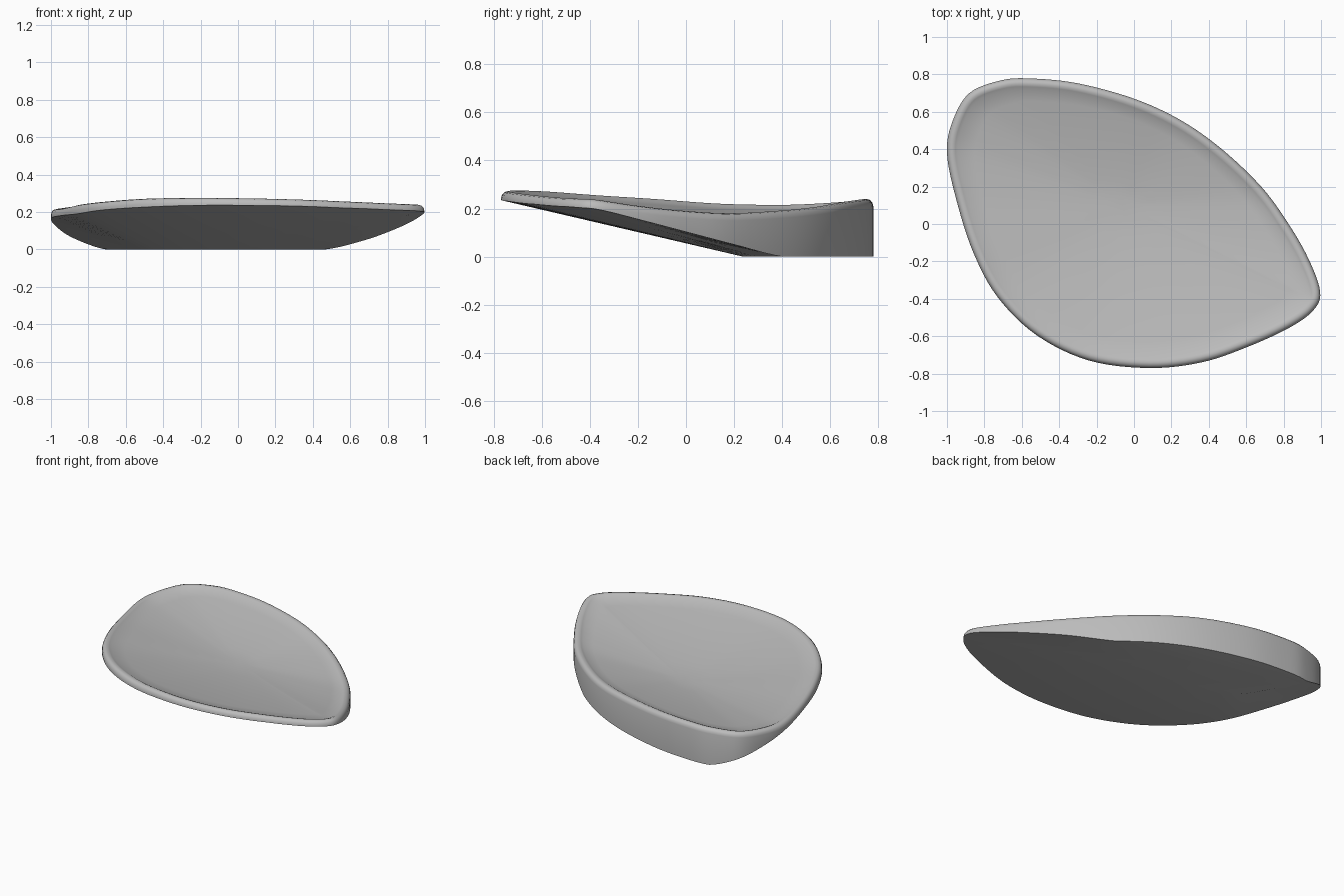
import bpy
import bmesh
from mathutils import Vector

cube = bpy.data.objects.get("Cube")
if cube:
    bpy.data.objects.remove(cube, do_unlink=True)

STEPS = 6

# Outline clockwise from the right end of the flat base: x, y, rim height, lower lip height
FRONT_OUTLINE = [
    (.47, .40, .19, 0), (.68, .20, .18, .05), (.82, .01, .19, .10),
    (.93, -.18, .21, .15), (.995, -.36, .235, .195), (.96, -.46, .24, .205),
    (.83, -.555, .245, .215), (.6, -.66, .255, .22), (.36, -.74, .265, .23),
    (.08, -.77, .272, .235), (-.24, -.73, .275, .235), (-.52, -.595, .27, .225),
    (-.73, -.39, .255, .21), (-.86, -.15, .24, .19), (-.95, .13, .22, .18),
    (-1, .38, .215, .165), (-.97, .55, .22, .12), (-.88, .7, .23, .06),
    (-.71, .768, .238, 0)]
BACK_OUTLINE = [
    (-.55, .778, .24, 0), (-.3, .752, .237, 0), (0, .67, .225, 0),
    (.25, .555, .205, 0)]
# Front edge of the flat base
BASE_ARC = [(.47, .40, 0), (.2, .285, 0), (-.12, .24, 0), (-.5, .38, 0), (-.71, .768, 0)]
# Rolled rim section: distance inward, height relative to the rim
RIM = [(0, -.03), (.004, -.015), (.014, -.004), (.03, 0), (.045, -.005), (.06, -.014)]
DISH_CENTRE = Vector((-.05, .1, .14))


def spline(points, steps, closed):
    """Sample a smooth curve through the points."""
    pts = [Vector(p) for p in points]
    n = len(pts)
    pick = (lambda i: pts[i % n]) if closed else (lambda i: pts[max(0, min(n - 1, i))])
    out = []
    for i in range(n if closed else n - 1):
        a, b, c, d = (pick(i + j) for j in (-1, 0, 1, 2))
        for s in range(steps):
            t = s / steps
            out.append(b + (c - a) * t / 2 + (a * 2 - b * 5 + c * 4 - d) * t * t / 2
                       + (b * 3 - a - c * 3 + d) * t ** 3 / 2)
    if not closed:
        out.append(pts[-1])
    return out


def bridge(bm, lower, upper):
    n = len(lower)
    for i in range(n):
        j = (i + 1) % n
        bm.faces.new((lower[i], lower[j], upper[j], upper[i]))


outline = spline(FRONT_OUTLINE + BACK_OUTLINE, STEPS, True)
lip_end = (len(FRONT_OUTLINE) - 1) * STEPS
bm = bmesh.new()

# Lower lip
lip = []
for i, p in enumerate(outline):
    low = 0 if i >= lip_end or i == 0 else max(0, min(p.w, p.z - .034))
    lip.append(bm.verts.new((p.x, p.y, low)))
rings = [lip]

# Side wall and rolled rim
for inset, drop in RIM:
    ring = []
    for i, p in enumerate(outline):
        tangent = outline[(i + 1) % len(outline)] - outline[i - 1]
        inward = Vector((tangent.y, -tangent.x)).normalized() * inset
        ring.append(bm.verts.new((p.x + inward.x, p.y + inward.y, p.z + drop)))
    rings.append(ring)

# Dished top
edge = [v.co.copy() for v in rings[-1]]
for t in (.9, .78, .64, .5, .36, .22, .1):
    ring = []
    for co in edge:
        q = DISH_CENTRE.lerp(co, t)
        q.z = DISH_CENTRE.z + (co.z - DISH_CENTRE.z) * t ** 1.5
        ring.append(bm.verts.new(q))
    rings.append(ring)
for lower, upper in zip(rings, rings[1:]):
    bridge(bm, lower, upper)
bm.faces.new(rings[-1])

# Sloped underside, from the base arc out to the lip
dense = spline(BASE_ARC, lip_end // (len(BASE_ARC) - 1), False)
arc = [lip[0]]
for i in range(1, lip_end):
    f = i / lip_end * (len(dense) - 1)
    k = int(f)
    arc.append(bm.verts.new(dense[k].lerp(dense[min(k + 1, len(dense) - 1)], f - k)))
arc.append(lip[lip_end])
for i in range(lip_end):
    corners = dict.fromkeys((arc[i], arc[i + 1], lip[i + 1], lip[i]))
    bm.faces.new(list(corners))

# Flat base
bm.faces.new(arc + lip[lip_end + 1:])
bmesh.ops.recalc_face_normals(bm, faces=bm.faces)

mesh = bpy.data.meshes.new("dished_shell")
bm.to_mesh(mesh)
bm.free()
shell = bpy.data.objects.new("dished_shell", mesh)
bpy.context.collection.objects.link(shell)

# Plain grey finish
grey = bpy.data.materials.new("plain_grey")
grey.use_nodes = True
colour = (.5, .5, .5, 1)
grey.diffuse_color = colour
grey.node_tree.nodes["Principled BSDF"].inputs["Base Color"].default_value = colour
mesh.materials.append(grey)

bpy.ops.object.select_all(action="DESELECT")
shell.select_set(True)
bpy.context.view_layer.objects.active = shell
bpy.ops.object.shade_smooth_by_angle(angle=.6)
